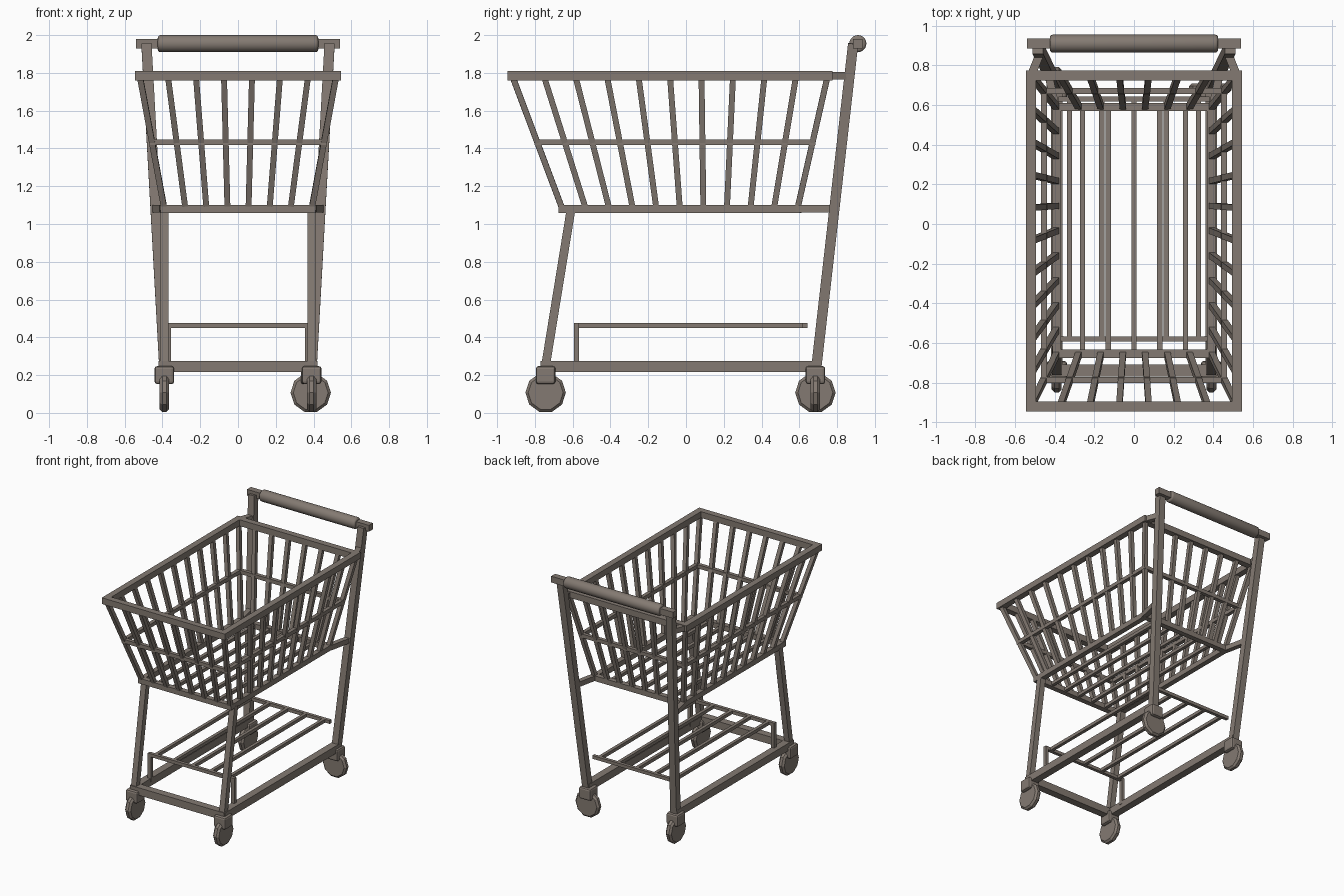
import bpy, bmesh, math
from mathutils import Vector, Matrix

cube = bpy.data.objects.get("Cube")
if cube:
    bpy.data.objects.remove(cube, do_unlink=True)

metal = bpy.data.materials.new("warm grey metal")
metal.use_nodes = True
colour = (0.23, 0.195, 0.168, 1)
metal.diffuse_color = colour
metal.node_tree.nodes["Principled BSDF"].inputs["Base Color"].default_value = colour


def finish(name, bm):
    mesh = bpy.data.meshes.new(name)
    bm.to_mesh(mesh)
    bm.free()
    mesh.materials.append(metal)
    obj = bpy.data.objects.new(name, mesh)
    bpy.context.collection.objects.link(obj)
    return obj


def add_bar(bm, a, b, w, hint=(0, 0, 1), extra=0.0):
    """Square bar from a to b; one pair of faces is turned towards hint."""
    a, b = Vector(a), Vector(b)
    d = (b - a).normalized()
    u = Vector(hint).cross(d).normalized()
    v = d.cross(u)
    frame = Matrix((u, v, d)).transposed().to_4x4()
    scale = Matrix.Diagonal((w, w, (b - a).length + 2 * extra, 1))
    bmesh.ops.create_cube(bm, size=1, matrix=Matrix.Translation((a + b) / 2) @ frame @ scale)


def bars(name, segments, w, hint=(0, 0, 1), extra=0.0):
    bm = bmesh.new()
    for a, b in segments:
        add_bar(bm, a, b, w, hint, extra)
    return finish(name, bm)


def both_sides(a, b):
    return [((s * a[0], *a[1:]), (s * b[0], *b[1:])) for s in (-1, 1)]


# Basket corners, as (half width, front y, back y, z)
top = Vector((0.52, -0.92, 0.75, 1.785))
bottom = Vector((0.39, -0.655, 0.59, 1.08))
middle = (top + bottom) / 2


def rim(name, level, w):
    x, f, k, z = level
    segments = both_sides((x, f, z), (x, k, z))
    segments += [((-x, y, z), (x, y, z)) for y in (f, k)]
    bars(name, segments, w, extra=w / 2)


rim("basket_top_rim", top, 0.05)
rim("basket_middle_rim", middle, 0.03)
rim("basket_bottom_rim", bottom, 0.042)

# Sloping side slats, including the corner posts
side = []
for i in range(11):
    t = i / 10
    lo, hi = [(p[0], p[1] + (p[2] - p[1]) * t, p[3]) for p in (bottom, top)]
    side += both_sides(lo, hi)
bars("basket_side_slats", side, 0.031, (1, 0, 0))

# Sloping front and back slats
for name, n in (("basket_front_slats", 1), ("basket_back_slats", 2)):
    segments = []
    for i in range(1, 7):
        t = 2 * i / 7 - 1
        segments.append([(p[0] * t, p[n], p[3]) for p in (bottom, top)])
    bars(name, segments, 0.031, (0, 1, 0))

# Basket floor
bars("basket_floor_bars", [((0.13 * i, bottom[1], 1.08), (0.13 * i, bottom[2], 1.08))
                           for i in range(-2, 3)], 0.026)

# Legs and the stubs that tie the basket to them
bars("front_legs", both_sides((0.39, -0.745, 0.24), (0.39, -0.61, 1.07)), 0.046, (1, 0, 0))
bars("rear_legs", both_sides((0.39, 0.69, 0.24), (0.485, 0.885, 1.955)), 0.054, (1, 0, 0))
bars("upper_stubs", both_sides((0.52, 0.745, 1.785), (0.475, 0.86, 1.785)), 0.042)
bars("lower_stubs", both_sides((0.395, 0.585, 1.08), (0.437, 0.78, 1.08)), 0.04)

# Open-backed chassis
bars("chassis_frame", both_sides((0.39, -0.74, 0.246), (0.39, 0.69, 0.246))
     + [((-0.39, -0.74, 0.246), (0.39, -0.74, 0.246))], 0.06, extra=0.025)

# Lower shelf
shelf = [((0.163 * i, -0.58, 0.463), (0.163 * i, 0.63, 0.463)) for i in range(-2, 3)]
shelf += [((-0.38, y, 0.463), (0.38, y, 0.463)) for y in (-0.58, 0.63)]
bars("lower_shelf", shelf, 0.026)
bars("shelf_posts", both_sides((0.37, -0.58, 0.25), (0.37, -0.58, 0.475)), 0.028, (1, 0, 0))

# Handle: square bar with a round grip
bars("handle_bar", [((-0.54, 0.91, 1.955), (0.54, 0.91, 1.955))], 0.05)
bm = bmesh.new()
bmesh.ops.create_cone(bm, cap_ends=True, segments=24, radius1=0.045, radius2=0.045, depth=0.85)
bmesh.ops.bevel(bm, geom=[e for e in bm.edges if abs(e.verts[0].co.z - e.verts[1].co.z) < 0.01],
                offset=0.015, segments=3, profile=0.5, affect='EDGES')
bm.transform(Matrix.Translation((0, 0.91, 1.955)) @ Matrix.Rotation(math.pi / 2, 4, 'Y'))
grip = finish("handle_grip", bm)
bpy.context.view_layer.objects.active = grip
grip.select_set(True)
bpy.ops.object.shade_smooth_by_angle(angle=math.radians(40))


# Casters: bevelled block over a ten-sided wheel
def caster(name, x, y, turn):
    bm = bmesh.new()
    bmesh.ops.create_cone(bm, cap_ends=True, segments=10, radius1=0.107, radius2=0.107, depth=0.05)
    rims = [e for e in bm.edges if abs(e.verts[0].co.z - e.verts[1].co.z) < 0.01]
    bmesh.ops.bevel(bm, geom=rims, offset=0.014, segments=1, affect='EDGES')
    place = Matrix.Translation((x, y, 0.107)) @ Matrix.Rotation(turn, 4, 'Z')
    bm.transform(place @ Matrix.Rotation(math.pi / 2, 4, 'Y'))
    finish(name + "_wheel", bm)
    bm = bmesh.new()
    bmesh.ops.create_cube(bm, size=1, matrix=Matrix.Diagonal((0.104, 0.104, 0.095, 1)))
    bmesh.ops.bevel(bm, geom=bm.edges[:], offset=0.014, segments=2, profile=0.5, affect='EDGES')
    bm.transform(Matrix.Translation((x, y, 0.2)))
    finish(name + "_block", bm)


caster("front_left_caster", 0.39, -0.743, 0)
caster("front_right_caster", -0.39, -0.743, 0)
caster("rear_left_caster", 0.385, 0.685, math.pi / 2)
caster("rear_right_caster", -0.39, 0.685, 0)
